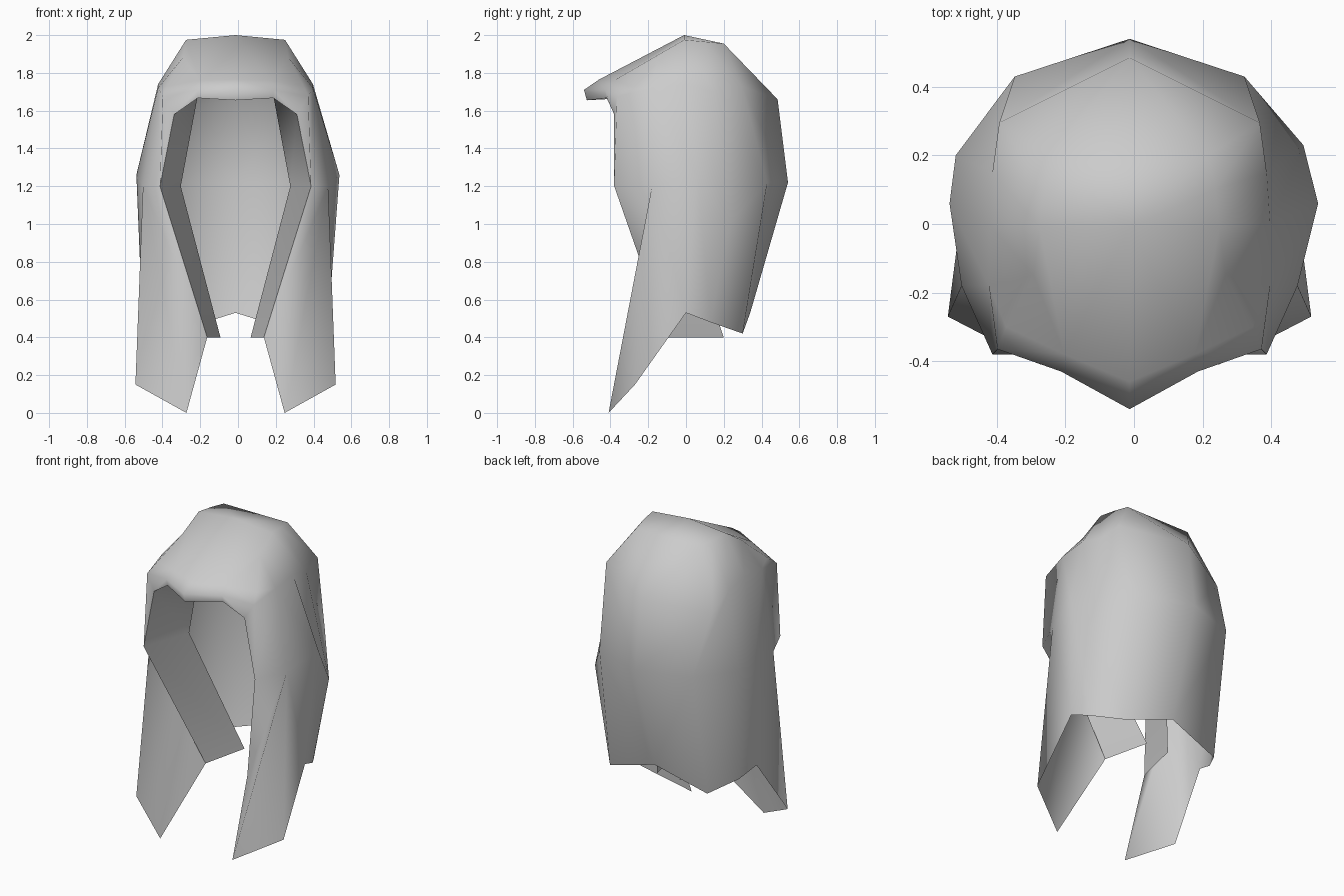
import bpy, bmesh
from mathutils import Matrix, Vector

cube = bpy.data.objects.get("Cube")
if cube:
    bpy.data.objects.remove(cube)

bm = bmesh.new()


def row(*points):
    return [bm.verts.new(p) for p in points]


def face(*verts):
    bm.faces.new(verts).smooth = True


def strip(a, b):
    """Join two rows of equal length with quads."""
    for i in range(len(a) - 1):
        face(a[i], a[i + 1], b[i + 1], b[i])


# Rows of the +x half, each running from the back centre round to the front
hem = row((0, .34, .53), (.35, .3, .42), (.46, .13, .48), (.495, 0, .53), (.53, -.27, .15))
cheek = row((0, .54, 1.22), (.335, .43, 1.22), (.507, .2, 1.22), (.525, .06, 1.26), (.49, -.18, 1.2))
temple = row((0, .485, 1.66), (.38, .295, 1.6), (.4, .15, 1.7), (.41, 0, 1.74), (.41, -.18, 1.72))
crown = row((0, .2, 1.955), (.23, .2, 1.955), (.25, .1, 1.965), (.262, -.01, 1.975), (.28, -.15, 1.88))
for lower, upper in ((hem, cheek), (cheek, temple), (temple, crown)):
    strip(lower, upper)

# Top of the head
top, = row((0, -.01, 2))
for i in range(3):
    face(top, crown[i], crown[i + 1])

# Forehead and the peaked fringe
brow = row((0, -.46, 1.765), (.19, -.38, 1.76), (.36, -.3, 1.73))
ridge = row((0, -.54, 1.71), (.2, -.43, 1.71), (.385, -.365, 1.675))
lip = row((0, -.525, 1.655), (.2, -.42, 1.667), (.325, -.38, 1.58))
strip([top, crown[3], crown[4]], brow)
strip(brow, ridge)
strip(ridge, lip)

# Side of the face opening
jaw, chin, tip = row((.4, -.38, 1.2), (.15, -.1, .4), (.26, -.41, 0))
strip([crown[4], temple[4], cheek[4]], [brow[2], ridge[2], jaw])
face(ridge[2], lip[2], jaw)

# Long front lock
face(jaw, cheek[4], tip, chin)
face(cheek[4], hem[4], tip)

# Inward rim round the face opening, with a crisp outer edge
inner = row((0, -.1, 1.68), (.2, -.08, 1.68), (.29, -.07, 1.2), (.08, .2, .4))
strip([lip[2], jaw, chin], inner[1:])
strip(lip[:2], inner[:2])
face(lip[1], lip[2], inner[1])
opening = lip + [jaw, chin]
for a, b in zip(opening, opening[1:]):
    bm.edges.get((a, b)).smooth = False

# Mirror to the other half
bmesh.ops.mirror(bm, geom=bm.verts[:] + bm.edges[:] + bm.faces[:],
                 matrix=Matrix.Identity(4), merge_dist=.001, axis='X')
bmesh.ops.remove_doubles(bm, verts=bm.verts[:], dist=.001)
bmesh.ops.recalc_face_normals(bm, faces=bm.faces[:])
back = max(bm.faces, key=lambda f: f.calc_center_median().y)
if back.normal.y < 0:
    bmesh.ops.reverse_faces(bm, faces=bm.faces[:])

# The left side hangs a little differently, and the parting is off centre
for spot, shift in (((.38, .295, 1.6), (0, 0, .13)),
                    ((.507, .2, 1.22), (0, .03, -.22)),
                    ((.525, .06, 1.26), (.025, 0, 0))):
    vert = min(bm.verts, key=lambda v: (v.co - Vector(spot)).length)
    vert.co += Vector(shift)
bmesh.ops.translate(bm, verts=bm.verts[:], vec=(-.013, 0, 0))

mesh = bpy.data.meshes.new("hair")
bm.to_mesh(mesh)
bm.free()
hair = bpy.data.objects.new("hair", mesh)
bpy.context.collection.objects.link(hair)

# Light grey material
grey = bpy.data.materials.new("light_grey")
grey.use_nodes = True
colour = (.6, .6, .6, 1)
grey.diffuse_color = colour
grey.node_tree.nodes["Principled BSDF"].inputs["Base Color"].default_value = colour
mesh.materials.append(grey)
